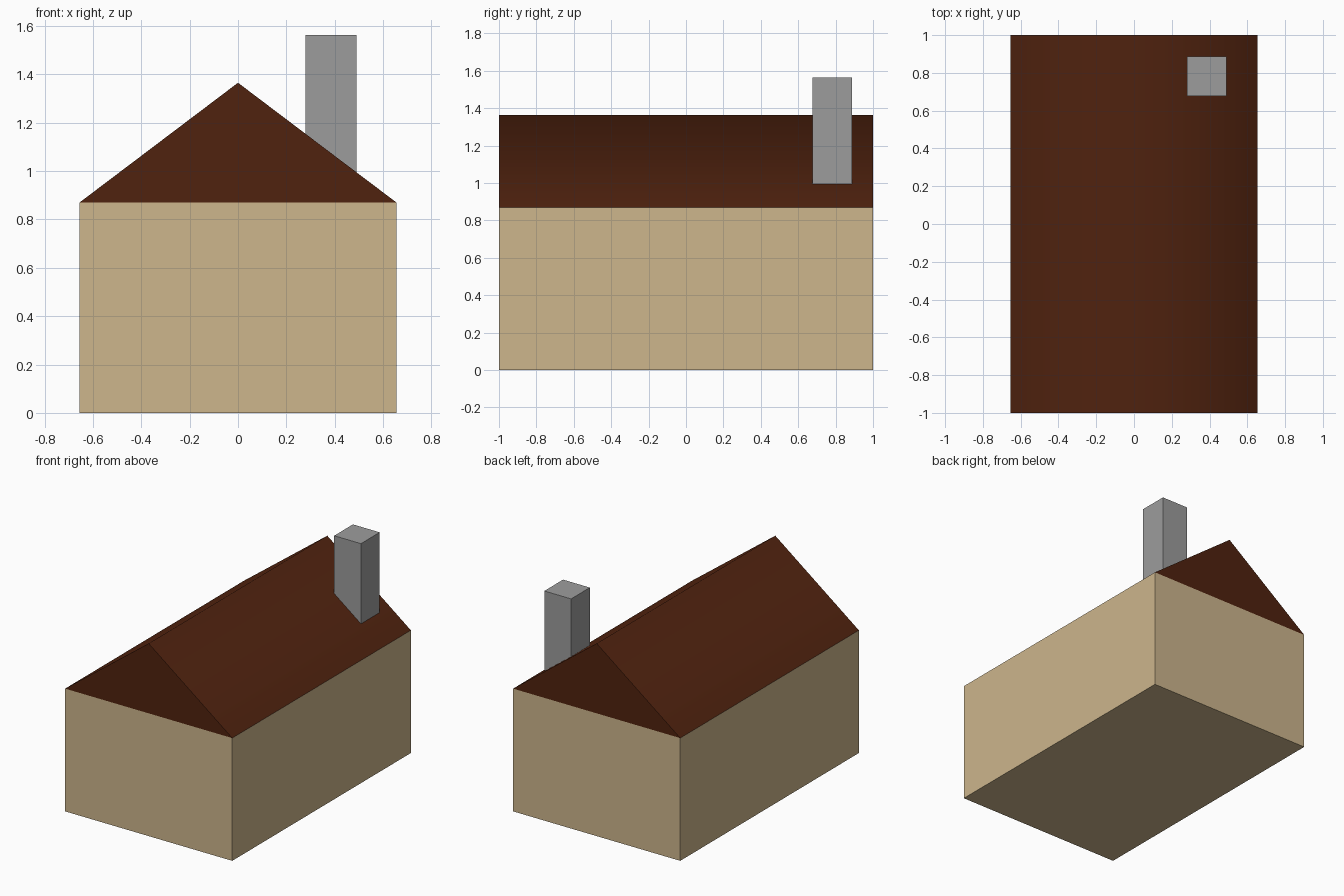
import bpy, math

if "Cube" in bpy.data.objects:
    bpy.data.objects.remove(bpy.data.objects["Cube"])

HALF_W, HALF_D = 0.655, 1.0
EAVE, RIDGE = 0.87, 1.365


def material(name, color):
    m = bpy.data.materials.new(name)
    m.diffuse_color = (*color, 1.0)
    m.use_nodes = True
    m.node_tree.nodes["Principled BSDF"].inputs["Base Color"].default_value = m.diffuse_color
    return m


def prism(name, profile, y0, y1, mat):
    """Extrude an x-z profile (counter-clockwise from the front) along y."""
    n = len(profile)
    verts = [(x, y, z) for y in (y0, y1) for x, z in profile]
    faces = [tuple(range(n)), tuple(reversed(range(n, 2 * n)))]
    faces += [(i, i + n, (i + 1) % n + n, (i + 1) % n) for i in range(n)]
    mesh = bpy.data.meshes.new(name)
    mesh.from_pydata(verts, [], faces)
    mesh.materials.append(mat)
    ob = bpy.data.objects.new(name, mesh)
    bpy.context.collection.objects.link(ob)
    return ob


def rect(x0, x1, z0, z1):
    return [(x0, z0), (x1, z0), (x1, z1), (x0, z1)]


tan = material("tan_wall", (0.61, 0.465, 0.265))
brown = material("dark_brown_roof", (0.079, 0.016, 0.0045))
grey = material("grey_chimney", (0.335, 0.335, 0.335))

# House body
prism("walls", rect(-HALF_W, HALF_W, 0, EAVE), -HALF_D, HALF_D, tan)

# Gabled roof, softly shaded over the ridge only
roof = prism("roof", [(-HALF_W, EAVE), (HALF_W, EAVE), (0, RIDGE)],
             -HALF_D, HALF_D, brown)
bpy.context.view_layer.objects.active = roof
roof.select_set(True)
bpy.ops.object.shade_smooth_by_angle(angle=math.radians(80))

# Chimney, sunk slightly into the right roof slope
prism("chimney", rect(0.28, 0.49, 0.96, 1.563), 0.677, 0.887, grey)
